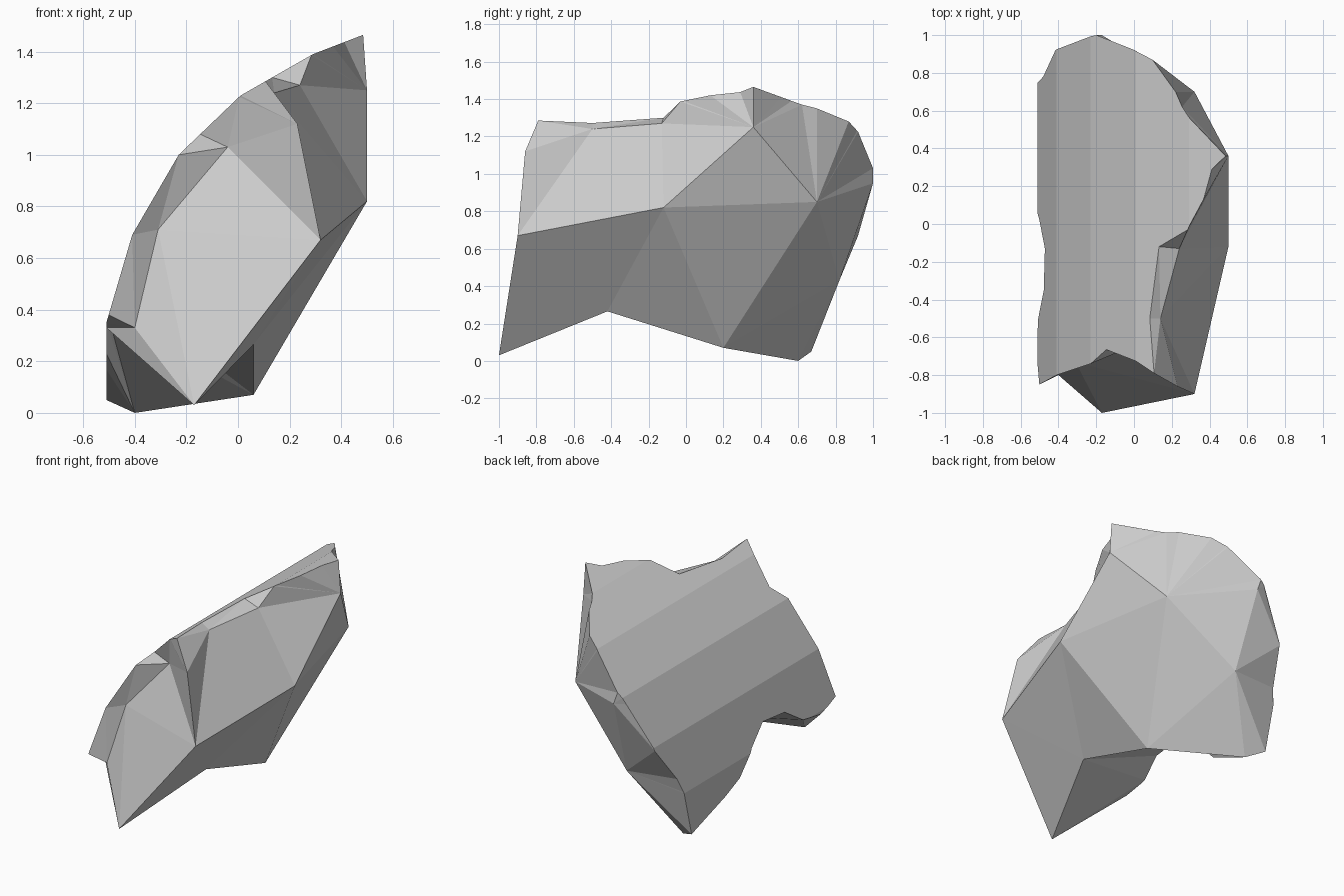
import bpy, bmesh

if "Cube" in bpy.data.objects:
    bpy.data.objects.remove(bpy.data.objects["Cube"])

# Curved outer wall of the rock: (z, x) profile that runs along y
PROFILE = [(0, -.51), (.35, -.51), (.69, -.41), (1.0, -.23), (1.23, .01), (1.39, .29), (1.465, .485)]
CREASES = [z for z, x in PROFILE[1:-1]]

# Corners of the broken side
CORNERS = {
    "A": (-.40, -.80, .33), "B": (-.31, -.73, .71), "C": (-.04, -.66, 1.03),
    "P": (.23, -.86, 1.12), "Q": (.14, -.50, 1.24), "S": (.24, -.13, 1.27),
    "T": (.50, .36, 1.25), "V": (.32, .70, .85), "X": (-.17, 1.0, .95),
    "W": (-.14, .82, .43), "K": (-.40, .60, 0), "U": (.06, .20, .07),
    "N": (.06, -.42, .265), "F": (-.17, -1.0, .03),
    "R": (.32, -.90, .67), "M": (.50, -.12, .82)}
FACETS = "ABF BCR BRF CPR PQR QRM QSM STM TVM RMN RNF MUN MVU VWU WKU VXW"

# Ragged rim of the curved wall: (y, z, broken corner it fans to)
RIM = [(-.85, .38, "A"), (-.80, .69, "B"), (-.74, 1.0, "C"), (-.665, 1.08, "C"),
       (-.72, 1.225, "P"), (-.79, 1.285, "Q"), (-.50, 1.272, "Q"), (-.12, 1.30, "S"),
       (-.03, 1.387, "T"), (.13, 1.42, "T"), (.29, 1.437, "T"), (.36, 1.465, "T"),
       (.51, 1.41, "T"), (.62, 1.37, "V"), (.70, 1.35, "V"), (.87, 1.28, "V"),
       (.92, 1.225, "V"), (1.0, 1.03, "X"), (.98, .96, "X"), (.92, .67, "W"),
       (.78, .45, "W"), (.75, .36, "W"), (.67, .05, "K"), (.31, .167, "K"),
       (.165, .23, "K"), (.03, .375, "U"), (-.13, .48, "N"), (-.35, .46, "N"),
       (-.50, .36, "F"), (-.68, .33, "A")]


def wall_x(z):
    for (z0, x0), (z1, x1) in zip(PROFILE, PROFILE[1:]):
        if z <= z1 + 1e-6:
            return x0 + (x1 - x0) * (z - z0) / (z1 - z0)
    return PROFILE[-1][1]


def split_rim(rim):
    """Add a rim point wherever an edge crosses a crease of the wall."""
    out = []
    for (y0, z0, n), (y1, z1, _) in zip(rim, rim[1:] + rim[:1]):
        out.append((y0, z0, n))
        cuts = [c for c in CREASES if min(z0, z1) + 1e-4 < c < max(z0, z1) - 1e-4]
        for c in sorted(cuts, reverse=z1 < z0):
            out.append((y0 + (y1 - y0) * (c - z0) / (z1 - z0), c, n))
    return out


bm = bmesh.new()

# Curved wall: flat outline, cut at the creases, then bent to the profile
rim = split_rim(RIM)
ring = [bm.verts.new((0, y, z)) for y, z, n in rim]
bmesh.ops.triangulate(bm, faces=[bm.faces.new(ring)])
for c in CREASES:
    bmesh.ops.bisect_plane(bm, geom=bm.verts[:] + bm.edges[:] + bm.faces[:],
                           dist=1e-5, plane_co=(0, 0, c), plane_no=(0, 0, 1))
for v in bm.verts:
    v.co.x = wall_x(v.co.z)

# Broken side: fans from the rim to the corners, then the large facets
corner = {n: bm.verts.new(co) for n, co in CORNERS.items()}
for i, p in enumerate(ring):
    j = (i + 1) % len(ring)
    a, b = rim[i][2], rim[j][2]
    bm.faces.new((p, ring[j], corner[a]))
    if a != b:
        bm.faces.new((corner[a], ring[j], corner[b]))
for f in FACETS.split():
    bm.faces.new([corner[n] for n in f])

bmesh.ops.recalc_face_normals(bm, faces=bm.faces[:])
mesh = bpy.data.meshes.new("rock_shard")
bm.to_mesh(mesh)
bm.free()
bpy.context.collection.objects.link(bpy.data.objects.new("rock_shard", mesh))
